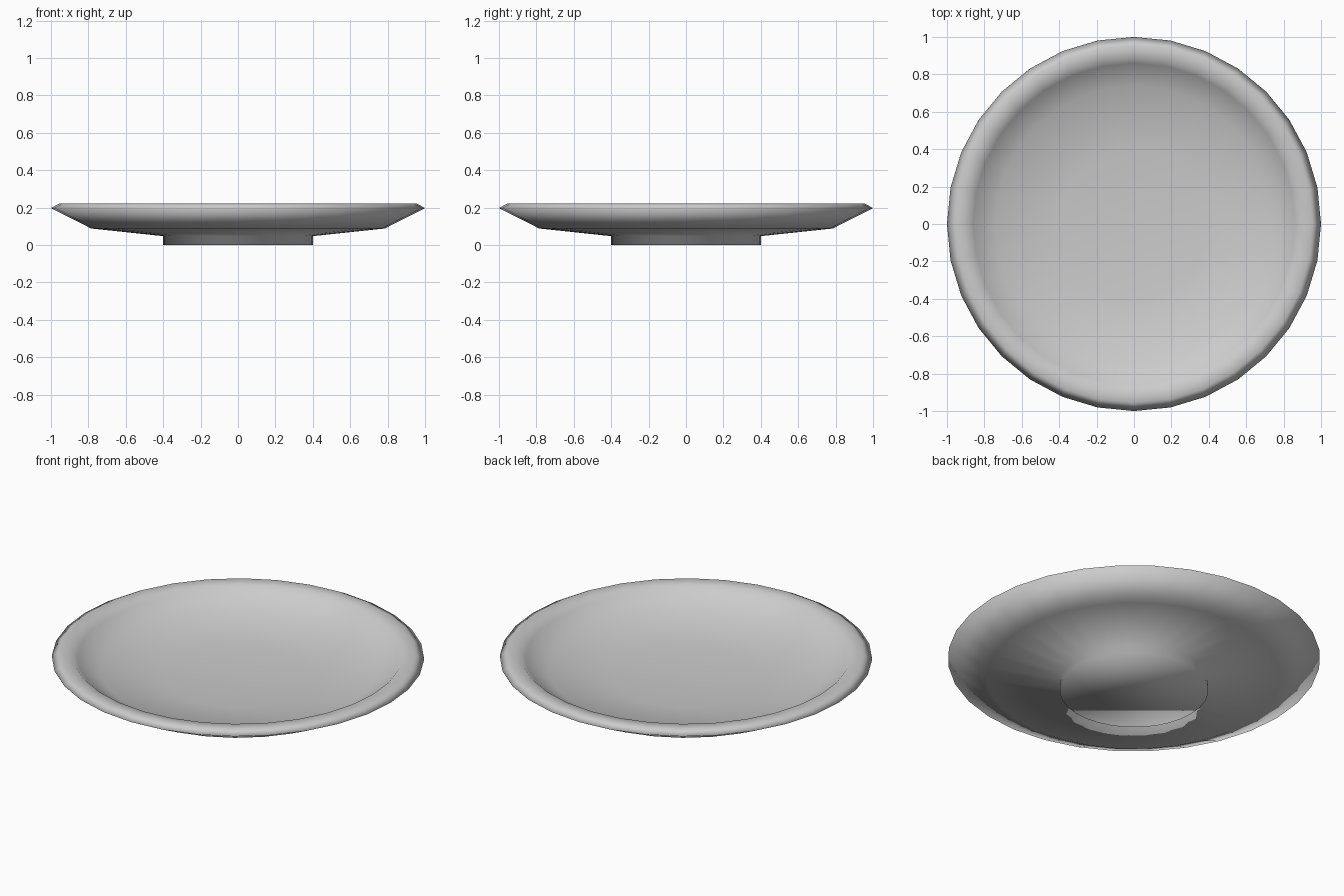
import bpy, bmesh
from math import cos, sin, tau

if "Cube" in bpy.data.objects:
    bpy.data.objects.remove(bpy.data.objects["Cube"])

SIDES = 32


def lathe(name, profile):
    """Spin a (radius, height) profile round z; a radius of 0 closes in a point."""
    bm = bmesh.new()
    rings = []
    for r, z in profile:
        n = SIDES if r > 0 else 1
        rings.append([bm.verts.new((r * cos(tau * i / SIDES), r * sin(tau * i / SIDES), z))
                      for i in range(n)])
    for a, b in zip(rings, rings[1:]):
        for i in range(SIDES):
            j = (i + 1) % SIDES
            if len(b) == 1:
                bm.faces.new((a[i], a[j], b[0]))
            else:
                bm.faces.new((a[i], a[j], b[j], b[i]))
    # flat underside of the foot
    bm.faces.new(rings[0][::-1])
    bm.normal_update()
    for f in bm.faces:
        f.smooth = True
    mesh = bpy.data.meshes.new(name)
    bm.to_mesh(mesh)
    bm.free()
    obj = bpy.data.objects.new(name, mesh)
    bpy.context.collection.objects.link(obj)
    return obj


# foot, sloping underside, rim, then the shallow dish inside
lathe("plate", [
    (0.40, 0.0), (0.40, 0.047), (0.785, 0.088), (1.0, 0.197),
    (0.955, 0.222), (0.885, 0.217), (0.86, 0.193),
    (0.74, 0.125), (0.40, 0.085), (0.0, 0.075),
])
